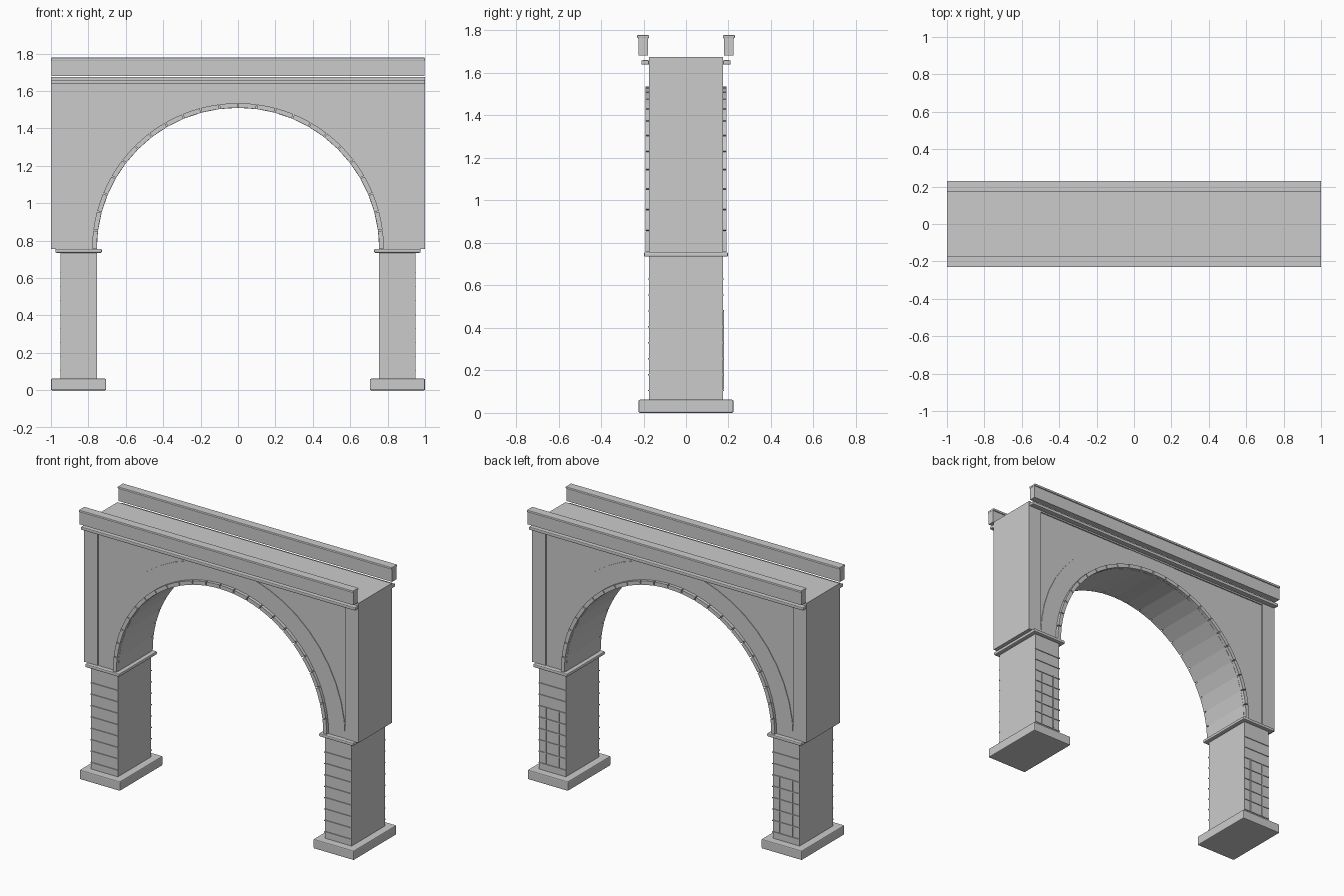
import bpy, bmesh
from math import sin, cos, pi

if "Cube" in bpy.data.objects:
    bpy.data.objects.remove(bpy.data.objects["Cube"])

SPRING = 0.755   # springing height of the arch
R = 0.755        # opening radius
N = 24           # arch segments


def finish(bm, name, bevel=0.0):
    bmesh.ops.recalc_face_normals(bm, faces=bm.faces)
    me = bpy.data.meshes.new(name)
    bm.to_mesh(me)
    bm.free()
    ob = bpy.data.objects.new(name, me)
    bpy.context.collection.objects.link(ob)
    if bevel:
        m = ob.modifiers.new("Bevel", 'BEVEL')
        m.width, m.segments = bevel, 2
    return ob


def add_box(bm, x0, x1, y0, y1, z0, z1):
    vs = bmesh.ops.create_cube(bm, size=1)['verts']
    for v in vs:
        v.co.x = x0 if v.co.x < 0 else x1
        v.co.y = y0 if v.co.y < 0 else y1
        v.co.z = z0 if v.co.z < 0 else z1


def box(name, *dims, bevel=0.0):
    bm = bmesh.new()
    add_box(bm, *dims)
    return finish(bm, name, bevel)


def strip_solid(bm, inner, outer, y0, y1):
    """Solid between two matching xz polylines, from y0 to y1."""
    rows = [[bm.verts.new((a[0], y, a[1])) for y, a in
             ((y0, i), (y0, o), (y1, o), (y1, i))] for i, o in zip(inner, outer)]
    for p, q in zip(rows, rows[1:]):
        for k in range(4):
            j = (k + 1) % 4
            bm.faces.new((p[k], p[j], q[j], q[k]))
    bm.faces.new(rows[0])
    bm.faces.new(rows[-1][::-1])


def arc(r, a0=0.0, a1=pi, n=N, top=9.0):
    return [(r * cos(a0 + (a1 - a0) * i / n),
             min(SPRING + r * sin(a0 + (a1 - a0) * i / n), top)) for i in range(n + 1)]


# recessed spandrel wall: arch curve on the inside, straight top on the outside
bm = bmesh.new()
inner = [(0.8, SPRING)] + arc(0.8) + [(-0.8, SPRING)]
outer = [(0.95, SPRING), (0.95, 1.65)] + [(p[0], 1.65) for p in arc(0.8)[1:-1]] \
    + [(-0.95, 1.65), (-0.95, SPRING)]
strip_solid(bm, inner[1:-1], outer[1:-1], -0.165, 0.165)
for s in (-1, 1):
    add_box(bm, min(s * 0.8, s * 0.95), max(s * 0.8, s * 0.95), -0.165, 0.165, SPRING, 1.64)
finish(bm, "spandrel_wall")

# arch ring and faceted soffit
bm = bmesh.new()
strip_solid(bm, arc(R, n=N), arc(0.9, n=N, top=1.64), -0.169, 0.169)
finish(bm, "arch_ring")

# thin voussoir blocks on both faces
bm = bmesh.new()
step, gap = pi / N, 0.004
for s in (-1, 1):
    for i in range(N):
        a, b = i * step + gap, (i + 1) * step - gap
        y0, y1 = sorted((s * 0.168, s * 0.19))
        strip_solid(bm, arc(R, a, b, 2), arc(0.78, a, b, 2), y0, y1)
finish(bm, "voussoirs")

# deck slab with frieze
box("deck", -0.95, 0.95, -0.173, 0.173, 1.632, 1.675)

for s, side in ((-1, "left"), (1, "right")):
    def sx(a, b):
        return sorted((s * a, s * b))
    # end pilaster, pier, base and impost
    box(side + "_pilaster", *sx(0.903, 1.0), -0.173, 0.173, SPRING, 1.675)
    box(side + "_pier", *sx(0.755, 0.95), -0.173, 0.173, 0.05, 0.745)
    box(side + "_base", *sx(0.705, 1.0), -0.223, 0.223, 0, 0.062, bevel=0.006)
    box(side + "_impost", *sx(0.728, 0.977), -0.198, 0.198, 0.735, 0.756, bevel=0.006)
    # masonry joints: courses front and back, uprights at the back only
    bm = bmesh.new()
    for k in range(8):
        z = 0.105 + 0.075 * k
        for y in (-0.174, 0.174):
            add_box(bm, *sx(0.753, 0.952), y - 0.004, y + 0.004, z - 0.003, z + 0.003)
    for x in (0.805, 0.898):
        add_box(bm, *sx(x - 0.003, x + 0.003), 0.17, 0.179, 0.11, 0.485)
    finish(bm, side + "_pier_joints")

for s, side in ((-1, "front"), (1, "back")):
    def sy(a, b):
        return sorted((s * a, s * b))
    # string course, parapet and coping
    box(side + "_string_course", -1, 1, *sy(0.174, 0.21), 1.639, 1.66, bevel=0.005)
    box(side + "_parapet", -0.998, 0.998, *sy(0.18, 0.223), 1.681, 1.766)
    box(side + "_coping", -1, 1, *sy(0.173, 0.23), 1.763, 1.778, bevel=0.004)
